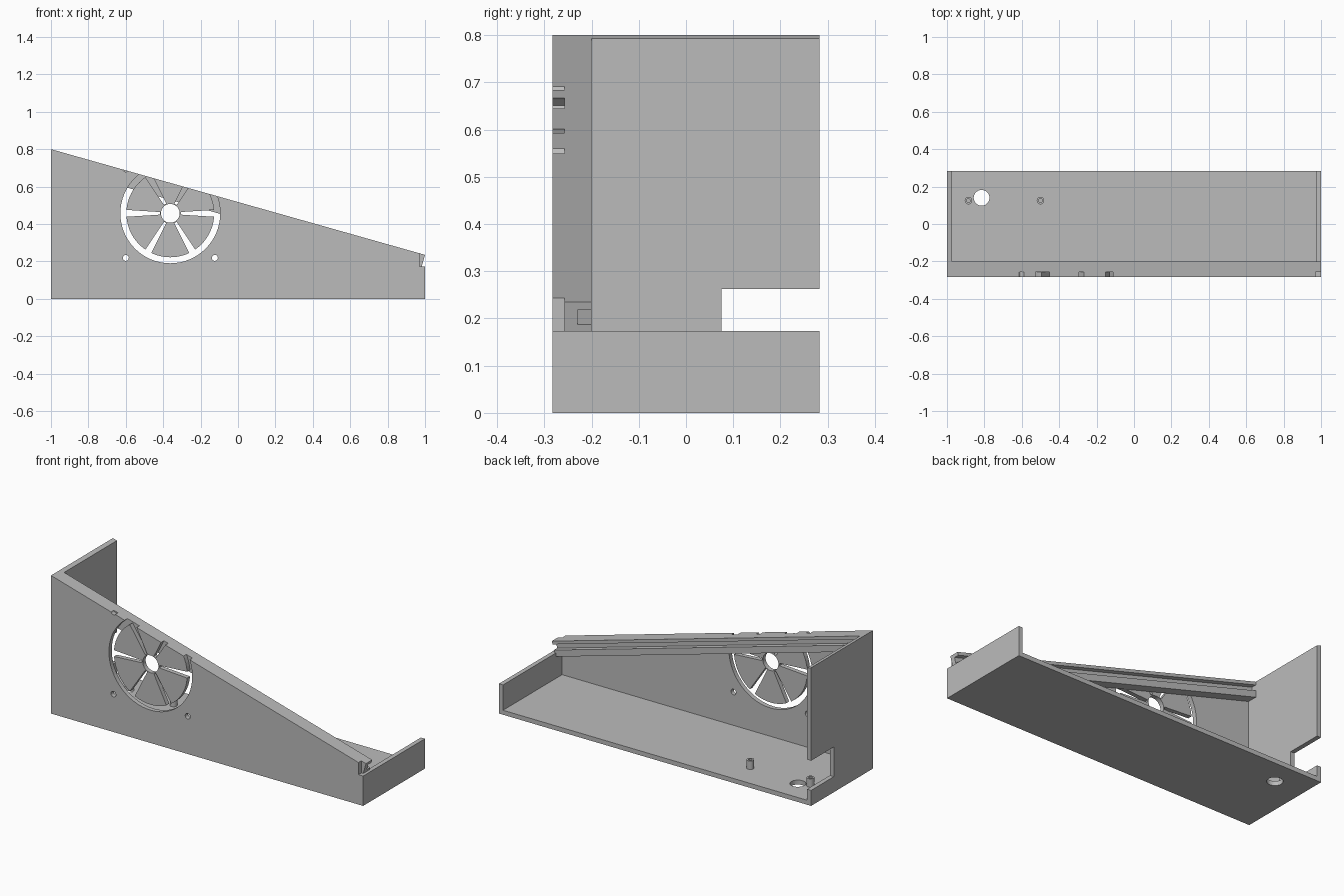
import bpy, bmesh, math
from mathutils import Vector

if "Cube" in bpy.data.objects:
    bpy.data.objects.remove(bpy.data.objects["Cube"], do_unlink=True)

grey = bpy.data.materials.new("plain grey")
grey.use_nodes = True
grey.diffuse_color = (0.5, 0.5, 0.5, 1)
grey.node_tree.nodes["Principled BSDF"].inputs["Base Color"].default_value = (0.5, 0.5, 0.5, 1)

# Overall dimensions
FRONT, BACK, T = -0.283, 0.283, 0.026
INNER = FRONT + T
LOW, TALL = 0.173, 0.8
SLOPE = math.atan(0.2825)


def top(x):
    return TALL - math.tan(SLOPE) * (x + 1)


def prism(name, outline, sweep):
    """Closed solid from a 3D outline moved along a sweep vector."""
    bm = bmesh.new()
    face = bm.faces.new([bm.verts.new(p) for p in outline])
    moved = bmesh.ops.extrude_face_region(bm, geom=[face])["geom"]
    bmesh.ops.translate(bm, vec=Vector(sweep),
                        verts=[g for g in moved if isinstance(g, bmesh.types.BMVert)])
    bmesh.ops.recalc_face_normals(bm, faces=bm.faces)
    mesh = bpy.data.meshes.new(name)
    bm.to_mesh(mesh)
    bm.free()
    mesh.materials.append(grey)
    obj = bpy.data.objects.new(name, mesh)
    bpy.context.collection.objects.link(obj)
    return obj


def side_prism(name, xz, y0, y1):
    return prism(name, [(x, y0, z) for x, z in xz], (0, y1 - y0, 0))


def box(name, x0, x1, y0, y1, z0, z1):
    return side_prism(name, [(x0, z0), (x1, z0), (x1, z1), (x0, z1)], y0, y1)


def ring_points(a, b, r, n=64):
    return [(a + r * math.cos(2 * math.pi * i / n), b + r * math.sin(2 * math.pi * i / n))
            for i in range(n)]


def disc_y(name, x, z, r, y0, y1):
    return side_prism(name, ring_points(x, z, r), y0, y1)


def disc_z(name, x, y, r, z0, z1):
    return prism(name, [(a, b, z0) for a, b in ring_points(x, y, r)], (0, 0, z1 - z0))


def cut(obj, cutter):
    """Subtract the cutter, bake the result and discard the cutter."""
    mod = obj.modifiers.new("cut", "BOOLEAN")
    mod.operation, mod.solver, mod.object = "DIFFERENCE", "EXACT", cutter
    bpy.context.view_layer.update()
    graph = bpy.context.evaluated_depsgraph_get()
    mesh = bpy.data.meshes.new_from_object(obj.evaluated_get(graph))
    obj.modifiers.clear()
    obj.data = mesh
    bpy.data.objects.remove(cutter, do_unlink=True)


# Floor with cable hole
floor = box("floor", -1, 1, FRONT, BACK, 0, T)
cut(floor, disc_z("hole", -0.815, 0.14, 0.042, -0.1, 0.1))

# Hollow mounting posts
for name, x in (("outer_post", -0.885), ("inner_post", -0.5)):
    post = disc_z(name, x, 0.125, 0.02, T, 0.075)
    cut(post, disc_z("hole", x, 0.125, 0.01, T + 0.002, 0.1))

# Low end wall
box("low_end_wall", 1 - T, 1, INNER, BACK, T, LOW)

# Tall end wall with a rear port opening
tall = side_prism("tall_end_wall", [(-1, T), (T - 1, T), (T - 1, top(T - 1)), (-1, TALL)],
                  INNER, BACK)
cut(tall, box("port", -1.1, -0.9, 0.075, 0.4, 0.09, 0.262))

# Sloped front panel
END = 0.97
panel = side_prism("front_panel", [(-1, T), (1, T), (1, LOW), (END, LOW),
                                   (END, top(END)), (-1, TALL)], FRONT, INNER)

# Fan vent: open ring, six tapered slots, hub hole, screw holes
CX, CZ, Y0, Y1 = -0.362, 0.457, FRONT - 0.05, INNER + 0.05
ring = disc_y("ring", CX, CZ, 0.267, Y0, Y1)
cut(ring, disc_y("core", CX, CZ, 0.235, Y0 - 0.1, Y1 + 0.1))
cut(panel, ring)
for i in range(6):
    a = i * math.pi / 3
    wedge = [(0.056, -0.007), (0.245, -0.019), (0.245, 0.019), (0.056, 0.007)]
    cut(panel, side_prism("slot", [(CX + r * math.cos(a) - w * math.sin(a),
                                    CZ + r * math.sin(a) + w * math.cos(a))
                                   for r, w in wedge], Y0, Y1))
cut(panel, disc_y("hub", CX, CZ, 0.05, Y0, Y1))
for sx, sz in ((-1, -1), (1, -1), (-1, 1)):
    cut(panel, disc_y("screw", CX + sx * 0.238, CZ + sz * 0.238, 0.016, Y0, Y1))

# Grooved rail under the sloped edge, its ends square to the slope
RAIL, GROOVE, H = -0.2, -0.23, 0.087
profile = [(INNER, 0), (RAIL, 0), (RAIL, 0.018), (GROOVE, 0.018),
           (GROOVE, 0.05), (RAIL, 0.05), (RAIL, H), (INNER, H)]
start = T - 1
prism("panel_rail", [(start - d * math.sin(SLOPE), y, top(start) - d * math.cos(SLOPE))
                     for y, d in profile],
      (1 - start, 0, top(1) - top(start)))
